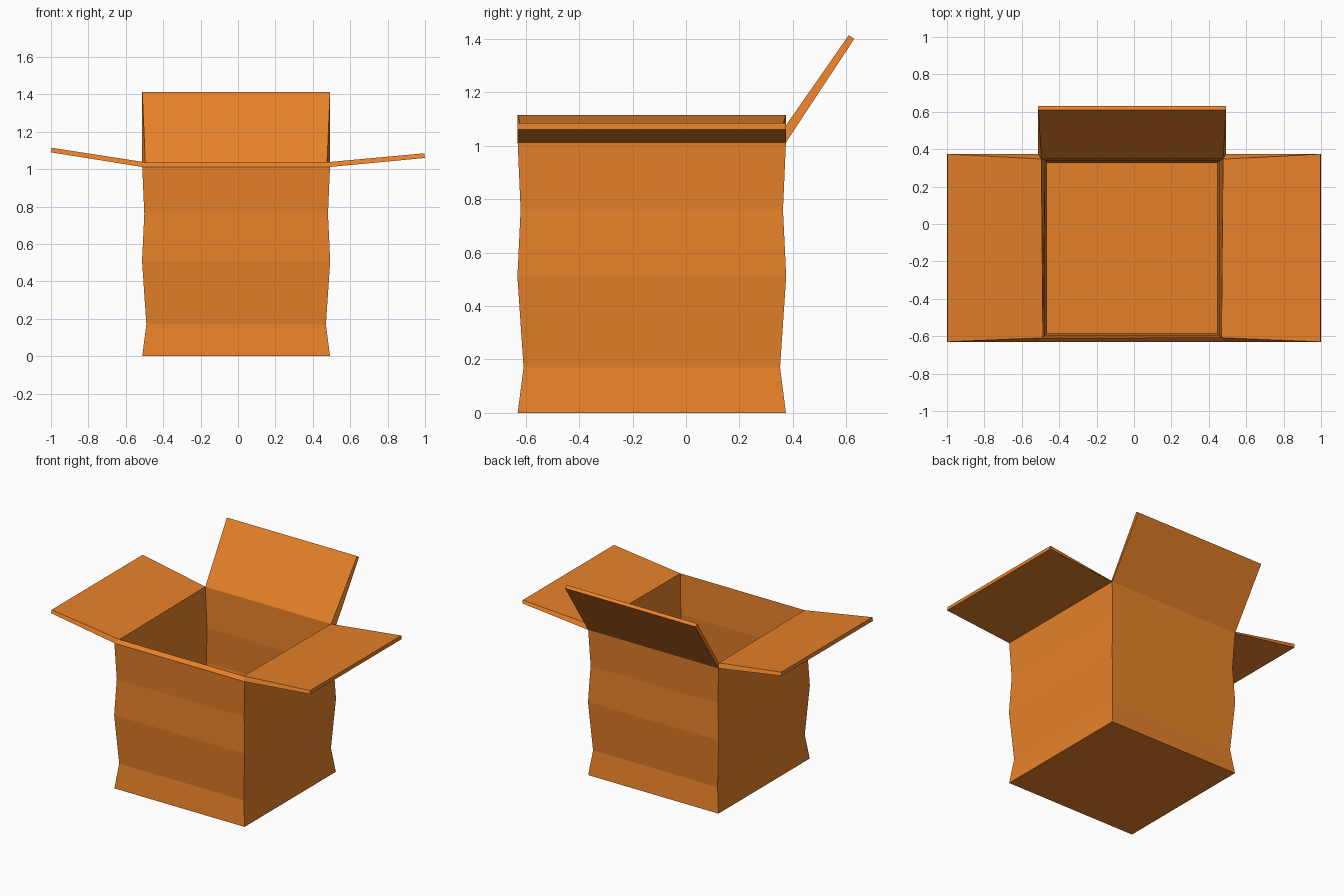
import bpy
import bmesh
from mathutils import Vector

if "Cube" in bpy.data.objects:
    bpy.data.objects.remove(bpy.data.objects["Cube"])

CX, CY = -0.01, -0.128          # centre of the box body
THICK = 0.025                   # cardboard thickness

card = bpy.data.materials.new("orange cardboard")
card.diffuse_color = (0.8, 0.22, 0.022, 1)
card.use_nodes = True
card.node_tree.nodes["Principled BSDF"].inputs["Base Color"].default_value = card.diffuse_color

# Outer wall profile: (height, half width) of each square ring
profile = [(0, 0.502), (0.17, 0.48), (0.51, 0.503), (0.76, 0.491), (1.012, 0.502)]
corners = [(-1, -1), (1, -1), (1, 1), (-1, 1)]

bm = bmesh.new()
rings = [[bm.verts.new((CX + sx * h, CY + sy * h, z)) for sx, sy in corners]
         for z, h in profile]

# Floor and pinched walls
bm.faces.new(rings[0][::-1])
for low, high in zip(rings, rings[1:]):
    for i in range(4):
        j = (i + 1) % 4
        bm.faces.new((low[i], low[j], high[j], high[i]))


# Open flaps hinged on the rim: rim side and outward offset of the free edge
def flap(side, offset):
    a, b = rings[-1][side], rings[-1][(side + 1) % 4]
    c, d = (bm.verts.new(v.co + Vector(offset)) for v in (b, a))
    bm.faces.new((a, b, c, d))


flap(1, (0.507, 0, 0.048))       # right
flap(2, (0, 0.256, 0.388))       # back
flap(3, (-0.488, 0, 0.078))      # left

mesh = bpy.data.meshes.new("open_box")
bm.to_mesh(mesh)
bm.free()
mesh.materials.append(card)
box = bpy.data.objects.new("open_box", mesh)
bpy.context.collection.objects.link(box)

# Thicken the card towards the inside
solid = box.modifiers.new("card thickness", 'SOLIDIFY')
solid.thickness = THICK
solid.offset = -1
solid.use_even_offset = True
